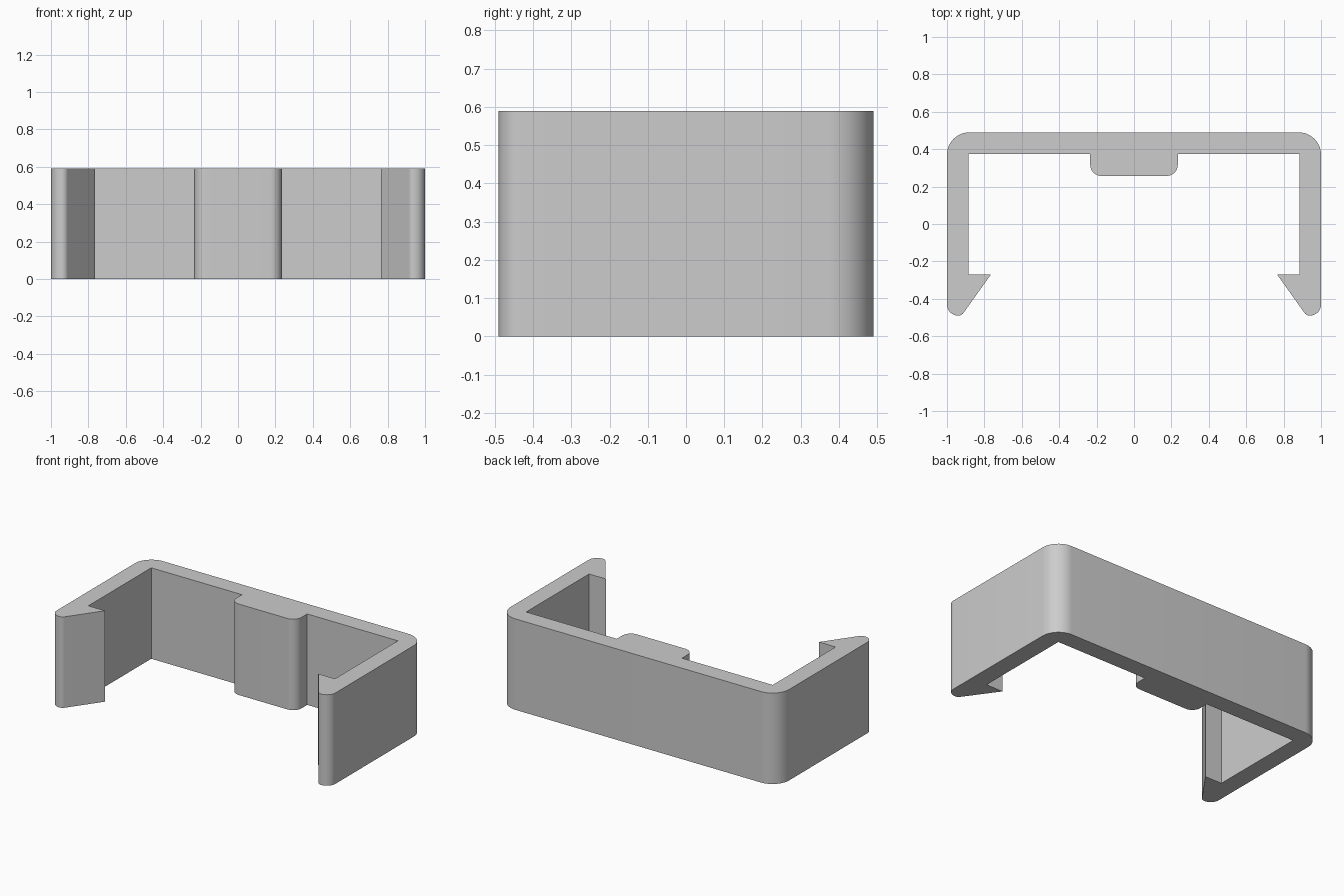
import bpy, bmesh, math
from mathutils import Vector

cube = bpy.data.objects.get("Cube")
if cube:
    bpy.data.objects.remove(cube, do_unlink=True)

HEIGHT = 0.59

# Plain grey plastic
grey = bpy.data.materials.new("light_grey")
grey.use_nodes = True
colour = (0.605, 0.605, 0.605, 1)
grey.diffuse_color = colour
grey.node_tree.nodes["Principled BSDF"].inputs["Base Color"].default_value = colour


def fillet(prev, corner, nxt, radius, steps=14):
    """Points of a round corner tangent to both edges."""
    a = (prev - corner).normalized()
    b = (nxt - corner).normalized()
    half = a.angle(b) / 2
    centre = corner + (a + b).normalized() * radius / math.sin(half)
    start = corner + a * radius / math.tan(half) - centre
    end = corner + b * radius / math.tan(half) - centre
    sweep = math.pi - 2 * half
    return [centre + (start * math.sin(sweep * (1 - i / steps))
                      + end * math.sin(sweep * i / steps)) / math.sin(sweep)
            for i in range(steps + 1)]


# Half outline seen from above: x, y, corner radius
half_profile = [
    (0, 0.49, 0),            # back wall, centre
    (1, 0.49, 0.12),         # outer back corner
    (1, -0.49, 0.06),        # arm tip, outside
    (0.922, -0.49, 0.035),   # arm tip, inside
    (0.765, -0.27, 0),       # barb point
    (0.885, -0.27, 0),       # barb shoulder
    (0.885, 0.375, 0),       # inner back corner
    (0.234, 0.375, 0),       # root of the centre pad
    (0.234, 0.257, 0.06),    # round pad corner
    (0, 0.257, 0),           # pad, centre
]
corners = [Vector((x, y)) for x, y, r in half_profile]
outline = []
for i, (x, y, r) in enumerate(half_profile):
    if r:
        outline += fillet(corners[i - 1], corners[i], corners[i + 1], r)
    else:
        outline.append(corners[i])

# Mirror the half outline, leaving out the shared centre points
outline += [Vector((-p.x, p.y)) for p in reversed(outline[1:-1])]

# Fill the concave outline with triangles, then extrude it upwards
bm = bmesh.new()
verts = [bm.verts.new((p.x, p.y, 0)) for p in outline]
edges = [bm.edges.new((verts[i - 1], verts[i])) for i in range(len(verts))]
bmesh.ops.triangle_fill(bm, edges=edges, use_beauty=True, normal=(0, 0, 1))
bm.normal_update()
result = bmesh.ops.extrude_face_region(bm, geom=bm.faces[:], use_keep_orig=True)
top_verts = [v for v in result["geom"] if isinstance(v, bmesh.types.BMVert)]
bmesh.ops.translate(bm, verts=top_verts, vec=(0, 0, HEIGHT))
bmesh.ops.recalc_face_normals(bm, faces=bm.faces[:])
mesh = bpy.data.meshes.new("snap_clip")
bm.to_mesh(mesh)
bm.free()
mesh.materials.append(grey)

clip = bpy.data.objects.new("snap_clip", mesh)
bpy.context.collection.objects.link(clip)
bpy.ops.object.select_all(action="DESELECT")
clip.select_set(True)
bpy.context.view_layer.objects.active = clip
bpy.ops.object.shade_smooth_by_angle(angle=math.radians(30))
